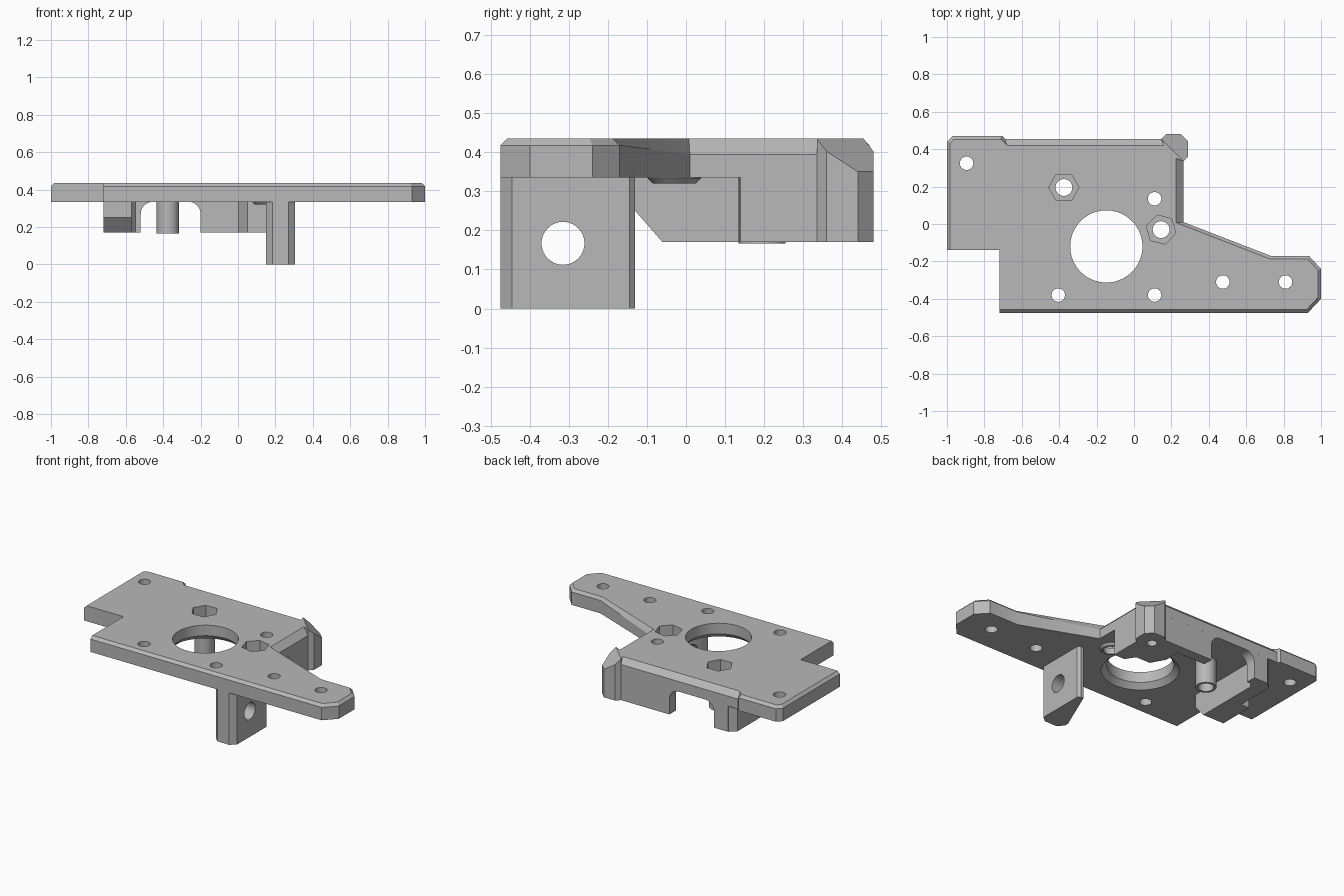
import bpy, bmesh, math
from mathutils import Vector

cube = bpy.data.objects.get("Cube")
if cube:
    bpy.data.objects.remove(cube, do_unlink=True)

GREY = (0.48, 0.48, 0.48, 1)
mat = bpy.data.materials.new("plain grey")
mat.use_nodes = True
mat.diffuse_color = GREY
mat.node_tree.nodes["Principled BSDF"].inputs["Base Color"].default_value = GREY

TOP, UNDER, LOW = 0.435, 0.335, 0.17


def finish(name, bm):
    bmesh.ops.recalc_face_normals(bm, faces=bm.faces[:])
    me = bpy.data.meshes.new(name)
    bm.to_mesh(me)
    bm.free()
    me.materials.append(mat)
    ob = bpy.data.objects.new(name, me)
    bpy.context.scene.collection.objects.link(ob)
    return ob


def loft(name, loops, cut=None):
    """Solid through equal-length loops of 3D points, optionally planed off."""
    bm = bmesh.new()
    rings = [[bm.verts.new(p) for p in loop] for loop in loops]
    bm.faces.new(rings[0])
    bm.faces.new(rings[-1])
    n = len(rings[0])
    for a, b in zip(rings, rings[1:]):
        for i in range(n):
            j = (i + 1) % n
            bm.faces.new((a[i], a[j], b[j], b[i]))
    if cut:
        res = bmesh.ops.bisect_plane(bm, geom=bm.verts[:] + bm.edges[:] + bm.faces[:],
                                     plane_co=cut[0], plane_no=cut[1], clear_outer=True)
        edges = [e for e in res["geom_cut"] if isinstance(e, bmesh.types.BMEdge)]
        bmesh.ops.holes_fill(bm, edges=edges)
    return finish(name, bm)


def prism(name, pts, z0, z1, cut=None):
    return loft(name, [[(x, y, z) for x, y in pts] for z in (z0, z1)], cut)


def disc(x, y, r, n=40, turn=0.0):
    return [(x + r * math.cos(turn + math.tau * i / n),
             y + r * math.sin(turn + math.tau * i / n)) for i in range(n)]


def chamfered_plate(name, outline):
    """Each corner carries the chamfer width of the edge that follows it."""
    n = len(outline)
    base, mid, top = [], [], []
    for i, (x, y, c) in enumerate(outline):
        px, py, pc = outline[i - 1]
        nx, ny, _ = outline[(i + 1) % n]
        d0 = Vector((x - px, y - py)).normalized()
        d1 = Vector((nx - x, ny - y)).normalized()
        n0, n1 = Vector((-d0.y, d0.x)), Vector((-d1.y, d1.x))
        det = n0.x * n1.y - n0.y * n1.x
        dx = (pc * n1.y - c * n0.y) / det
        dy = (c * n0.x - pc * n1.x) / det
        base.append((x, y, UNDER))
        mid.append((x, y, TOP - max(pc, c, 0.002)))
        top.append((x + dx, y + dy, TOP))
    return loft(name, [base, mid, top])


# Main plate with its arm
S = 0.017
body = chamfered_plate("mounting_plate", [
    (-1, -0.14, 0), (-0.72, -0.14, 0), (-0.72, -0.475, S), (0.93, -0.475, S),
    (1, -0.40, S), (1, -0.24, S), (0.935, -0.17, S), (0.73, -0.17, S),
    (0.265, 0.01, 0.04), (0.265, 0.335, 0), (0.145, 0.455, 0.035),
    (-0.69, 0.455, S), (-0.705, 0.47, S), (-0.97, 0.47, S), (-1, 0.44, S)])

parts = []
# Corner pillar with sloping top
parts.append(prism("corner_pillar", [
    (0.265, 0.335), (0.29, 0.36), (0.29, 0.44), (0.25, 0.48), (0.17, 0.48),
    (0.145, 0.455), (0.18, 0.37)], LOW, TOP,
    (Vector((0.15, 0.45, TOP)), Vector((0.65, 0.65, 1)))))
parts.append(prism("corner_block", [
    (0.265, 0.14), (0.265, 0.34), (0.15, 0.4549), (0.0, 0.4549), (0.0, 0.29),
    (0.05, 0.2), (0.15, 0.2), (0.19, 0.14)], LOW, 0.37))

# Rear wall with a rounded opening
R = 0.065
arch = [(-0.20 - R + R * math.cos(t), UNDER - R + R * math.sin(t))
        for t in [i * math.pi / 16 for i in range(9)]]
arch += [(-0.72 - x, z) for x, z in reversed(arch)]
section = [(-0.62, LOW), (-0.62, 0.37), (0.05, 0.37), (0.05, LOW), (-0.20, LOW)]
section += arch + [(-0.52, LOW)]
parts.append(loft("rear_wall", [[(x, y, z) for x, z in section] for y in (0.39, 0.4549)]))

# Side foot with sloped front, joined to the rear wall
foot = [(-0.13, 0.37), (-0.13, 0.25), (-0.06, LOW), (0.17, LOW), (0.17, 0.37)]
parts.append(loft("side_foot", [[(x, y, z) for y, z in foot] for x in (-0.7199, -0.57)]))
parts.append(prism("foot_link", [(-0.66, 0.15), (-0.57, 0.15), (-0.57, 0.36), (-0.54, 0.40),
                                 (-0.62, 0.45), (-0.66, 0.42)], LOW, 0.37))

# Hanging tab
parts.append(prism("hanging_tab", [
    (0.185, -0.4749), (0.27, -0.4749), (0.305, -0.445), (0.305, -0.145), (0.29, -0.13),
    (0.27, -0.13), (0.15, -0.41), (0.15, -0.44)], 0, 0.37))

# Screw post and shallow boss
parts.append(prism("screw_post", disc(-0.375, 0.195, 0.06), 0.167, 0.37))
parts.append(loft("nut_boss", [[(x, y, z) for x, y in disc(0.145, -0.03, r)]
                               for r, z in ((0.055, 0.32), (0.068, 0.333), (0.068, 0.37))]))

# Cutters for every opening
cuts = []
for i, (x, y) in enumerate([(-0.895, 0.325), (0.11, 0.135), (-0.405, -0.38),
                            (0.11, -0.38), (0.475, -0.31), (0.81, -0.31)]):
    cuts.append(prism("screw_hole_cutter", disc(x, y, 0.036, 32), 0.1, 0.6))
for x, y, turn in ((-0.375, 0.195, 0), (0.145, -0.03, 0.8)):
    cuts.append(prism("nut_hole_cutter", disc(x, y, 0.045, 32), 0.1, 0.6))
    cuts.append(prism("nut_pocket_cutter", disc(x, y, 0.081, 6, turn), 0.36, 0.6))
cuts.append(prism("pillar_hole_cutter", disc(0.185, 0.38, 0.03, 32), 0.1, 0.3))
cuts.append(loft("round_opening_cutter", [[(x, y, z) for x, y in disc(-0.148, -0.12, r, 64)]
            for r, z in ((0.24, 0.32), (0.225, UNDER), (0.193, 0.367), (0.193, 0.6))]))
cuts.append(loft("tab_hole_cutter", [[(x, y, z) for y, z in disc(-0.315, 0.167, 0.055)]
                                     for x in (0, 0.5)]))


def combine(tools, operation):
    for tool in tools:
        mod = body.modifiers.new(tool.name, 'BOOLEAN')
        mod.object, mod.operation, mod.solver = tool, operation, 'EXACT'


combine(parts, 'UNION')
combine(cuts, 'DIFFERENCE')

# Bake the result and drop the helpers
bpy.context.view_layer.update()
mesh = bpy.data.meshes.new_from_object(body.evaluated_get(bpy.context.evaluated_depsgraph_get()))
body.modifiers.clear()
body.data = mesh
mesh.materials.clear()
mesh.materials.append(mat)
for p in mesh.polygons:
    p.material_index = 0
for helper in parts + cuts:
    bpy.data.objects.remove(helper, do_unlink=True)

bpy.ops.object.select_all(action='DESELECT')
body.select_set(True)
bpy.context.view_layer.objects.active = body
bpy.ops.object.shade_smooth_by_angle(angle=math.radians(25))
